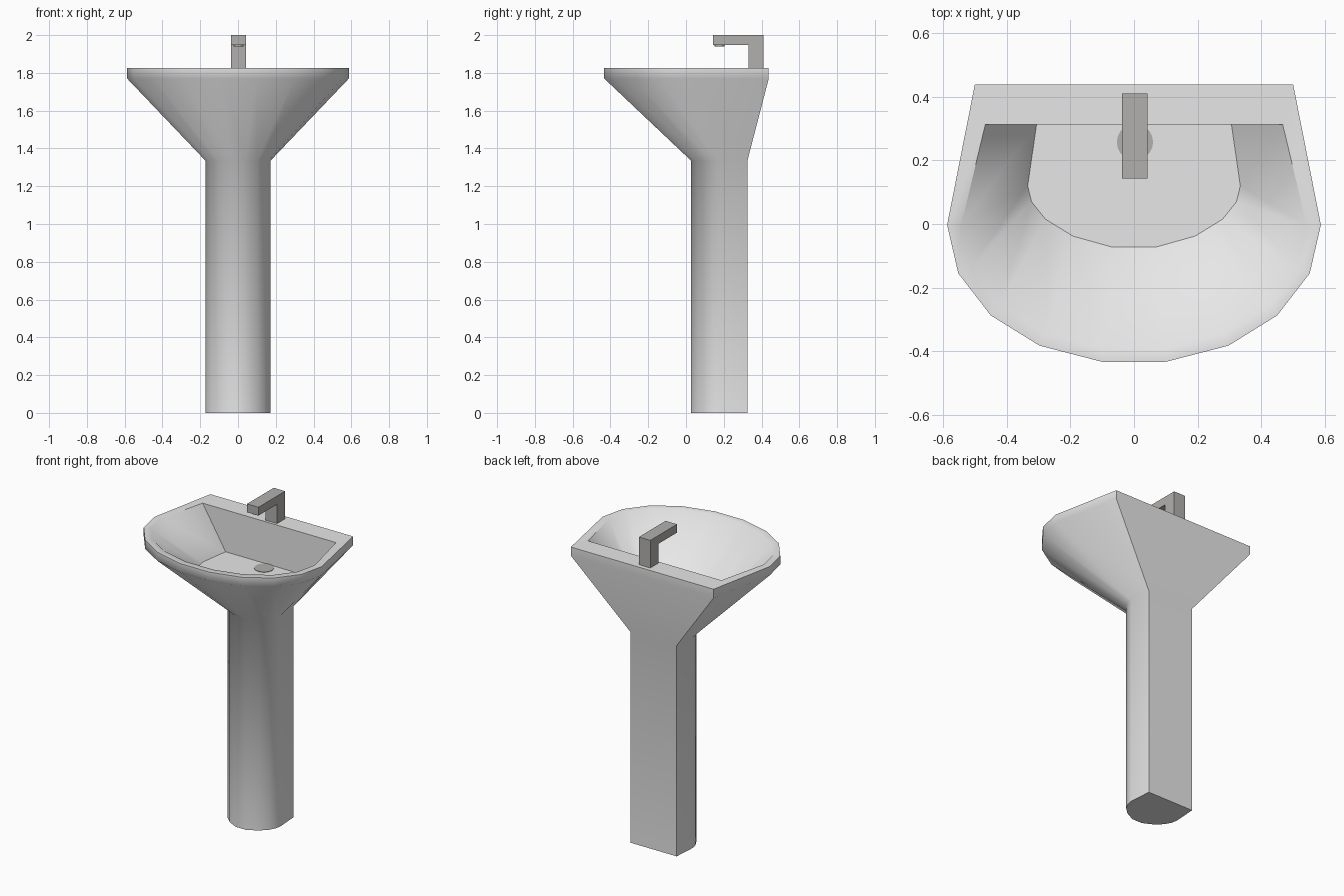
import bpy, bmesh, math

if "Cube" in bpy.data.objects:
    bpy.data.objects.remove(bpy.data.objects["Cube"])


def material(name, rgb):
    m = bpy.data.materials.new(name)
    m.diffuse_color = (*rgb, 1)
    m.use_nodes = True
    m.node_tree.nodes["Principled BSDF"].inputs["Base Color"].default_value = m.diffuse_color
    return m


ceramic = material("white_ceramic", (0.8, 0.8, 0.8))
metal = material("grey_metal", (0.44, 0.435, 0.42))


def add_object(name, bm, mat):
    bmesh.ops.recalc_face_normals(bm, faces=bm.faces[:])
    me = bpy.data.meshes.new(name)
    bm.to_mesh(me)
    bm.free()
    me.materials.append(mat)
    ob = bpy.data.objects.new(name, me)
    bpy.context.collection.objects.link(ob)
    return ob


# Half outlines, from the back corner round to the front; mirrored when used
column = [(.162, .325), (.172, .18), (.165, .143), (.142, .10), (.10, .06), (.035, .027)]
outer = [(.5, .438), (.587, -.003), (.552, -.155), (.45, -.287), (.297, -.382), (.10, -.433)]
inner = [(.467, .313), (.543, -.005), (.514, -.137), (.422, -.256), (.275, -.345), (.10, -.392)]
floor = [(.306, .313), (.334, .12), (.322, .07), (.278, .015), (.192, -.038), (.067, -.073)]
FLOOR_Z = 1.56

# Sink: column, flared bowl, rim and basin as one lofted shell
bm = bmesh.new()
rings = []
for half, z in [(column, 0), (column, 1.335), (outer, 1.77), (outer, 1.825),
                (inner, 1.825), (floor, FLOOR_Z)]:
    pts = half + [(-x, y) for x, y in reversed(half)]
    rings.append([bm.verts.new((x, y, z)) for x, y in pts])
for a, b in zip(rings, rings[1:]):
    n = len(a)
    for i in range(n):
        j = (i + 1) % n
        bm.faces.new((a[i], a[j], b[j], b[i]))
bm.faces.new(rings[0])
bm.faces.new(rings[-1])
bmesh.ops.recalc_face_normals(bm, faces=bm.faces[:])
floor_verts = set(rings[-1])
for f in bm.faces:
    f.smooth = True
for e in bm.edges:
    on_floor = all(v in floor_verts for v in e.verts)
    e.smooth = not on_floor and e.calc_face_angle(0) < math.radians(52)
add_object("pedestal_sink", bm, ceramic)

# Faucet: L-shaped side profile extruded across x
profile = [(.41, 1.825), (.41, 2), (.143, 2), (.143, 1.947), (.33, 1.947), (.33, 1.825)]
bm = bmesh.new()
face = bm.faces.new([bm.verts.new((-.037, y, z)) for y, z in profile])
ext = bmesh.ops.extrude_face_region(bm, geom=[face])
bmesh.ops.translate(bm, vec=(.08, 0, 0),
                    verts=[v for v in ext["geom"] if isinstance(v, bmesh.types.BMVert)])
add_object("faucet", bm, metal)


# Round fittings: spout nozzle and drain
def disc(name, loc, radius, depth):
    bm = bmesh.new()
    bmesh.ops.create_cone(bm, cap_ends=True, segments=20, radius1=radius,
                          radius2=radius, depth=depth)
    bmesh.ops.translate(bm, verts=bm.verts[:], vec=loc)
    add_object(name, bm, metal)


disc("spout_nozzle", (.003, .178, 1.945), .026, .01)
disc("drain", (.003, .257, FLOOR_Z), .057, .006)
